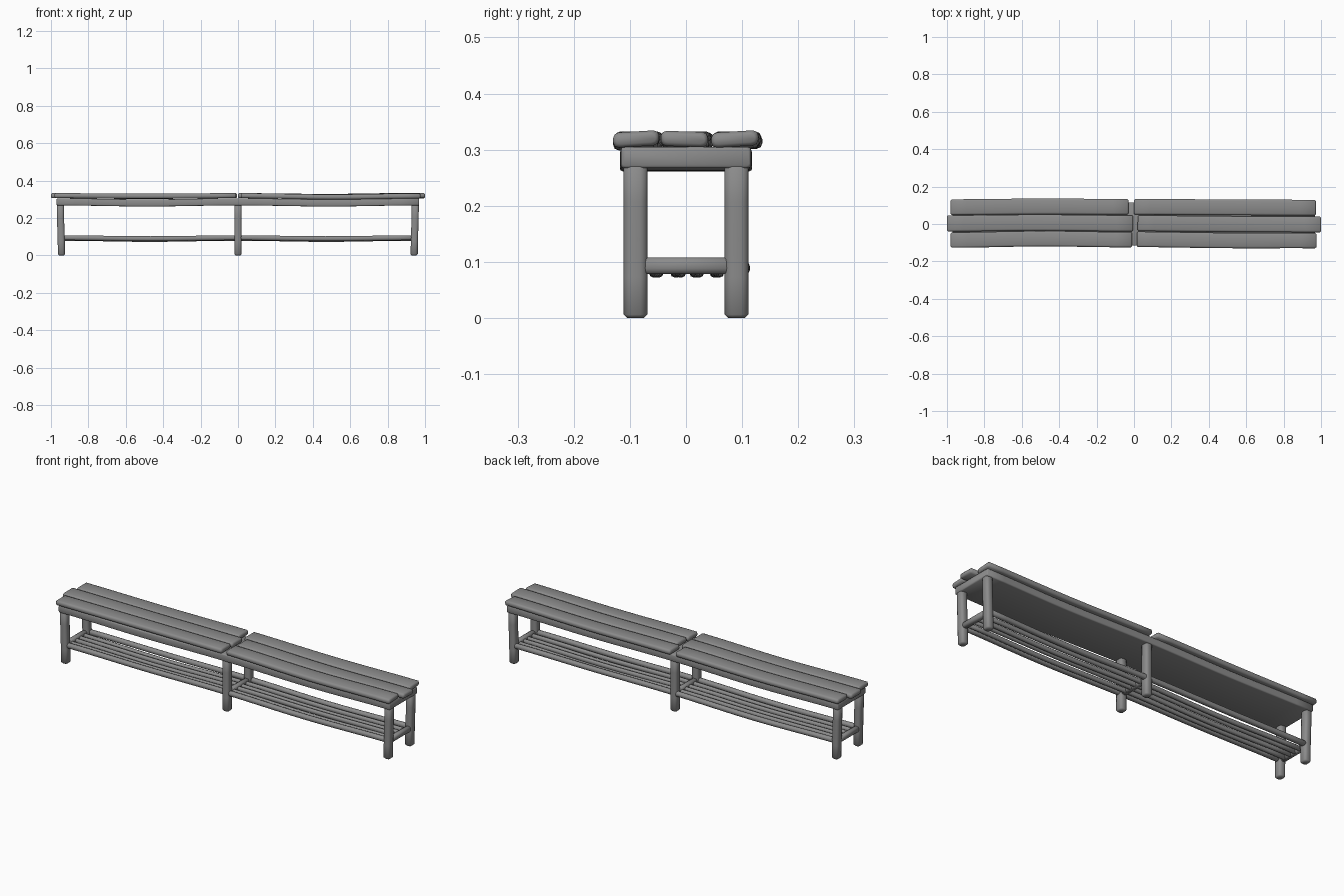
import bpy, bmesh, math
from mathutils import Vector

if "Cube" in bpy.data.objects:
    bpy.data.objects.remove(bpy.data.objects["Cube"])

# dark grey finish shared by all timbers
grey = bpy.data.materials.new("dark_grey")
grey.diffuse_color = (0.26, 0.26, 0.26, 1)
grey.use_nodes = True
grey.node_tree.nodes["Principled BSDF"].inputs["Base Color"].default_value = grey.diffuse_color


def section(w, h, r):
    # rounded rectangle, three points per corner
    pts = []
    for cx, cy, a0 in ((1, 1, 0), (-1, 1, 90), (-1, -1, 180), (1, -1, 270)):
        for a in (0, 45, 90):
            t = math.radians(a0 + a)
            pts.append((cx * (w / 2 - r) + r * math.cos(t),
                        cy * (h / 2 - r) + r * math.sin(t)))
    return pts


def beam(name, start, end, w, h, r, segs=1, wave=None, roll=0):
    """Worn timber from start to end; w = horizontal width, h = height."""
    start, end = Vector(start), Vector(end)
    axis = end - start
    length = axis.length
    d = axis.normalized()
    if abs(d.z) > 0.9:
        u, v = Vector((1, 0, 0)), Vector((0, 1, 0))
    else:
        v = Vector((0, 0, 1))
        u = v.cross(d).normalized()
    c = min(r, 0.01) * 0.6
    stations = [(0, c), (c, 0)]
    stations += [(c + (length - 2 * c) * i / segs, 0) for i in range(1, segs + 1)]
    stations += [(length, c)]
    bm = bmesh.new()
    rings = []
    for s, inset in stations:
        t = s / length
        off = Vector(wave(t)) if wave else Vector()
        fw, fh = 1 - 2 * inset / w, 1 - 2 * inset / h
        rings.append([bm.verts.new(start + d * s + off + u * (a * fw)
                                   + v * (b * fh + a * roll * t))
                      for a, b in section(w, h, r)])
    n = len(rings[0])
    for ra, rb in zip(rings, rings[1:]):
        for i in range(n):
            bm.faces.new((ra[i], ra[(i + 1) % n], rb[(i + 1) % n], rb[i]))
    bm.faces.new(rings[0])
    bm.faces.new(rings[-1])
    bmesh.ops.recalc_face_normals(bm, faces=bm.faces)
    me = bpy.data.meshes.new(name)
    bm.to_mesh(me)
    bm.free()
    me.materials.append(grey)
    ob = bpy.data.objects.new(name, me)
    bpy.context.collection.objects.link(ob)
    bpy.ops.object.select_all(action='DESELECT')
    ob.select_set(True)
    bpy.context.view_layer.objects.active = ob
    bpy.ops.object.shade_smooth_by_angle(angle=math.radians(60))
    return ob


def bend(dy, dz):
    # single soft bow over the length
    return lambda t: (0, dy * math.sin(math.pi * t) ** 2, dz * math.sin(math.pi * t) ** 2)


def double_sag(dy, dz):
    # one sag per half, with the middle leg holding the timber up
    return lambda t: (0, dy * math.sin(2 * math.pi * t), dz * math.sin(2 * math.pi * t) ** 2)


# seat planks: three on each half (x span, y at both ends, width, z, bow, roll)
planks = [("left_front", -0.98, -0.01, -0.086, -0.084, 0.082, 0.319, 0.006, -0.003, 0),
          ("left_middle", -1.00, -0.005, 0.003, 0.003, 0.086, 0.319, 0.004, -0.003, 0),
          ("left_back", -0.98, -0.03, 0.090, 0.092, 0.084, 0.319, 0.003, -0.004, 0),
          ("right_front", 0.015, 0.975, -0.082, -0.089, 0.082, 0.319, -0.003, -0.006, 0.06),
          ("right_middle", 0.02, 1.00, 0.004, -0.003, 0.084, 0.319, -0.001, -0.006, -0.03),
          ("right_back", 0.0, 0.972, 0.092, 0.087, 0.084, 0.319, 0.0, -0.005, 0.06)]
for n, x0, x1, y0, y1, w, z, dy, dz, roll in planks:
    beam("seat_plank_" + n, (x0, y0, z), (x1, y1, z), w, 0.027, 0.010, 12,
         bend(dy, dz), roll)

# solid slab under the planks
beam("seat_slab", (-0.97, 0, 0.286), (0.968, 0, 0.286), 0.232, 0.038, 0.006, 20,
     double_sag(0.002, -0.006))

# legs and cross bars
for label, x, lean in (("left", -0.947, 0.003), ("middle", 0, 0), ("right", 0.945, -0.003)):
    for side, y in (("front", -0.09), ("back", 0.09)):
        beam(f"{label}_{side}_leg", (x, y, 0), (x, y, 0.28), 0.038, 0.042, 0.012, 4,
             lambda t, k=lean: (k * math.cos(math.pi * t), 0, 0))
    beam(f"{label}_cross_bar", (x, -0.08, 0.093), (x, 0.08, 0.093), 0.028, 0.030, 0.010)

# long rails between the legs
for side, y, dy in (("front", -0.09, 0.004), ("back", 0.095, 0.006)):
    beam(side + "_rail", (-0.945, y, 0.094), (0.945, y, 0.094), 0.026, 0.026, 0.010, 20,
         double_sag(dy, -0.005))

# shelf slats
for i, (y, dy) in enumerate(((-0.053, 0.003), (-0.014, -0.004), (0.019, 0.003), (0.055, -0.003))):
    beam(f"shelf_slat_{i + 1}", (-0.945, y, 0.089), (0.945, y, 0.089), 0.020, 0.022, 0.008, 20,
         double_sag(dy, -0.006))
